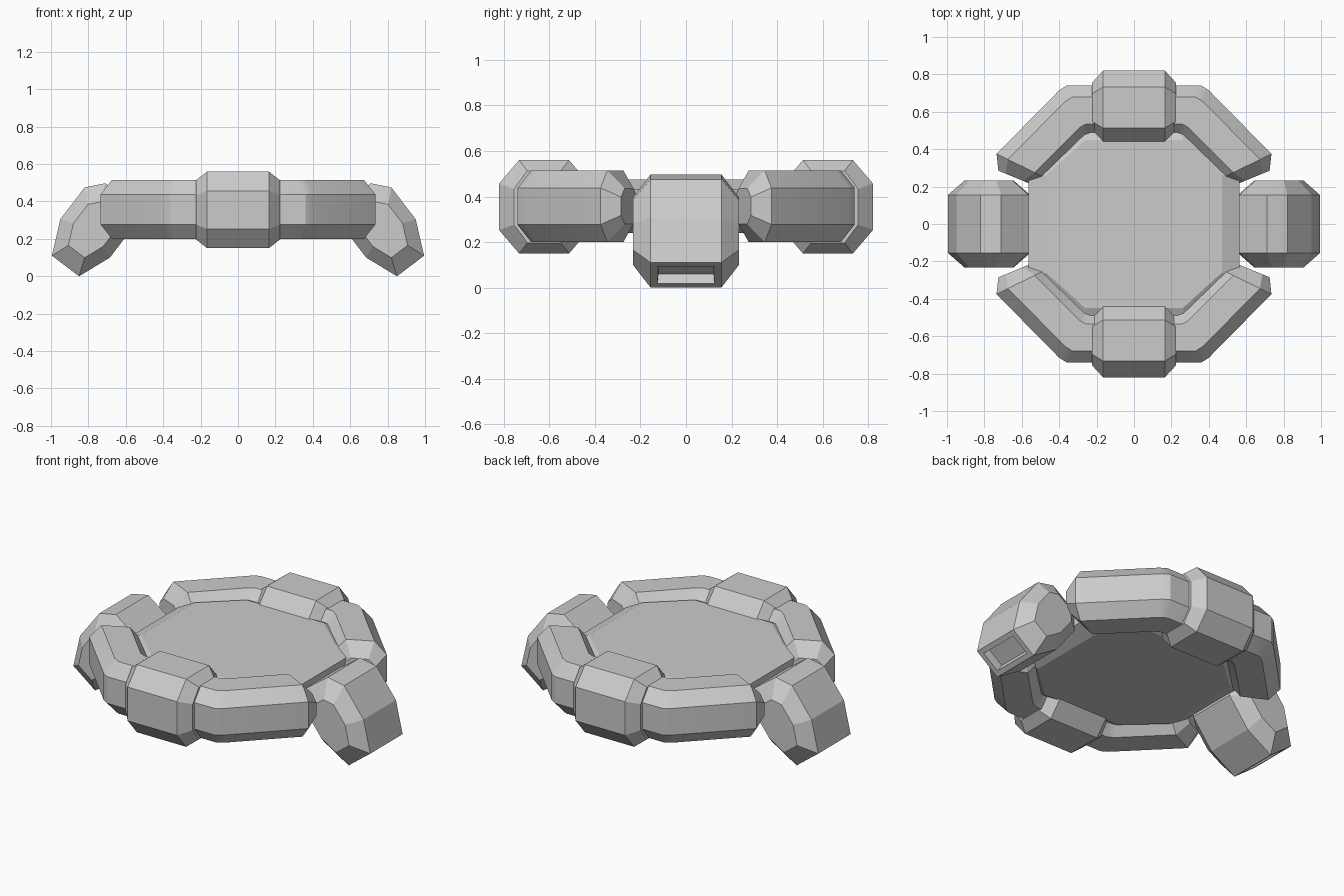
import bpy, bmesh
from mathutils import Vector

if "Cube" in bpy.data.objects:
    bpy.data.objects.remove(bpy.data.objects["Cube"])

def loft(name, loops, smooth=False):
    """Skin a list of equal-length closed loops and cap both ends."""
    bm = bmesh.new()
    rings = [[bm.verts.new(p) for p in loop] for loop in loops]
    n = len(rings[0])
    for a, b in zip(rings, rings[1:]):
        for i in range(n):
            j = (i + 1) % n
            bm.faces.new((a[i], a[j], b[j], b[i]))
    bm.faces.new(rings[0])
    bm.faces.new(rings[-1])
    return finish(name, bm, smooth)

def finish(name, bm, smooth=False):
    bmesh.ops.recalc_face_normals(bm, faces=bm.faces)
    me = bpy.data.meshes.new(name)
    bm.to_mesh(me)
    bm.free()
    ob = bpy.data.objects.new(name, me)
    bpy.context.collection.objects.link(ob)
    if smooth:
        bpy.ops.object.select_all(action='DESELECT')
        ob.select_set(True)
        bpy.context.view_layer.objects.active = ob
        bpy.ops.object.shade_smooth_by_angle(angle=0.5)
    return ob

def shrink(profile, sx, sz=None):
    """Scale a 2D profile about its bounding centre."""
    sz = sx if sz is None else sz
    cx = (min(p[0] for p in profile) + max(p[0] for p in profile)) / 2
    cz = (min(p[1] for p in profile) + max(p[1] for p in profile)) / 2
    return [(cx + (x - cx) * sx, cz + (z - cz) * sz) for x, z in profile]

def chamfered(x0, x1, cx, z0, z1, cz):
    return [(x0, z0 + cz), (x0, z1 - cz), (x0 + cx, z1), (x1 - cx, z1),
            (x1, z1 - cz), (x1, z0 + cz), (x1 - cx, z0), (x0 + cx, z0)]

# Curved tube halves: octagonal section swept along a mitred path
section = chamfered(0, 1, 0.23, 0.2, 0.515, 0.077)
# (outer x, outer y, inner x, inner y, height scale)
half = [(0.36, 0.74, 0.225, 0.475, 1), (0.40, 0.715, 0.26, 0.455, 1),
        (0.735, 0.375, 0.47, 0.245, 1), (0.725, 0.285, 0.555, 0.215, 0.5)]
stations = [(-a, b, -c, d, s) for a, b, c, d, s in reversed(half)] + half
for side, sgn in (("front", -1), ("back", 1)):
    loops = []
    for ox, oy, ix, iy, s in stations:
        o, i = Vector((ox, oy * sgn)), Vector((ix, iy * sgn))
        loops.append([(*o.lerp(i, t), z) for t, z in shrink(section, 1, s)])
    loft(side + "_tube", loops, True)

    # Thick collar over the middle of each tube
    full = chamfered(0.425, 0.82, 0.088, 0.15, 0.56, 0.103)
    small = shrink(full, 0.67, 0.77)
    loft(side + "_collar", [[(x, y * sgn, z) for y, z in prof]
         for x, prof in ((-0.225, small), (-0.165, full), (0.165, full), (0.225, small))])

# Central plate with chamfered rim
def octagon(a, c, z):
    return [(a, -c, z), (a, c, z), (c, a - .02, z), (-c, a - .02, z),
            (-a, c, z), (-a, -c, z), (-c, -a + .02, z), (c, -a + .02, z)]

loft("centre_plate", [octagon(0.47, 0.26, 0.24), octagon(0.565, 0.27, 0.29),
                      octagon(0.565, 0.27, 0.43), octagon(0.47, 0.26, 0.475)])

# Slanted legs with a recessed slot in the foot
leg = [(0.995, 0.11), (0.95, 0.305), (0.82, 0.475), (0.71, 0.497),
       (0.565, 0.392), (0.555, 0.27), (0.685, 0.10), (0.85, 0.0)]
leg_small = shrink(leg, 0.6)
for side, sgn in (("left", -1), ("right", 1)):
    ob = loft(side + "_leg", [[(x * sgn, y, z) for x, z in prof]
              for y, prof in ((-0.232, leg_small), (-0.155, leg),
                              (0.155, leg), (0.232, leg_small))])
    bm = bmesh.new()
    bm.from_mesh(ob.data)
    foot = min((f for f in bm.faces if len(f.verts) == 4
                and abs(f.calc_center_median().y) < 0.01),
               key=lambda f: f.calc_center_median().z)
    foot = min((f for f in bm.faces if abs(f.calc_center_median().y) < 0.01),
               key=lambda f: (f.calc_center_median() - Vector((0.92 * sgn, 0, 0.055))).length)
    bmesh.ops.inset_region(bm, faces=[foot], thickness=0.042)
    bmesh.ops.inset_region(bm, faces=[foot], thickness=0.006, depth=-0.05)
    bm.to_mesh(ob.data)
    bm.free()
